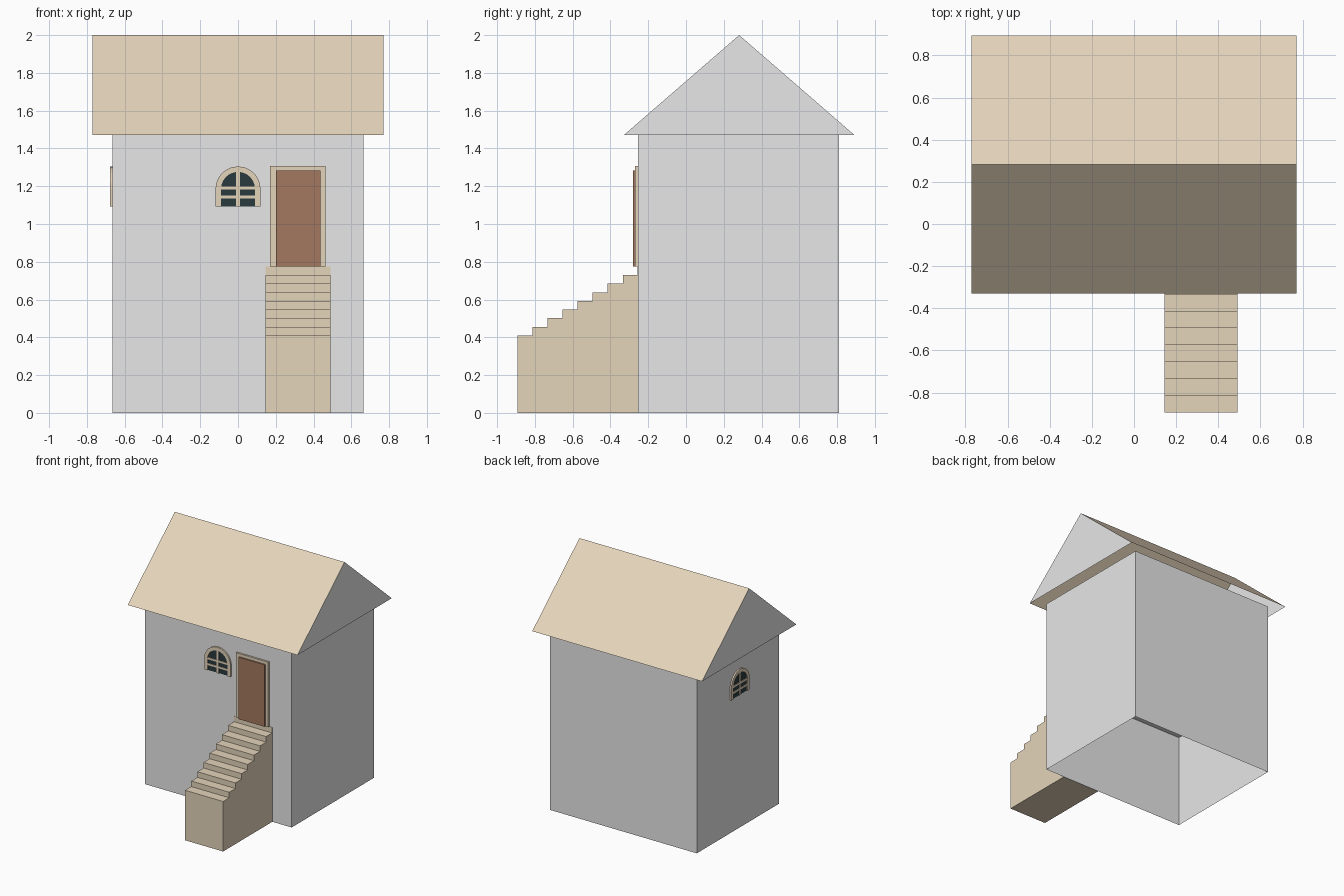
import bpy, bmesh, math
from mathutils import Matrix

if "Cube" in bpy.data.objects:
    bpy.data.objects.remove(bpy.data.objects["Cube"])


def material(name, rgb):
    m = bpy.data.materials.new(name)
    m.diffuse_color = (*rgb, 1)
    m.use_nodes = True
    m.node_tree.nodes["Principled BSDF"].inputs["Base Color"].default_value = m.diffuse_color
    return m


GREY = material("plaster_grey", (0.8, 0.8, 0.8))
TAN = material("tan", (0.78, 0.66, 0.495))
BROWN = material("door_brown", (0.37, 0.19, 0.117))
GLASS = material("dark_glass", (0.023, 0.042, 0.049))


def finish(name, bm, *mats):
    bmesh.ops.recalc_face_normals(bm, faces=bm.faces)
    me = bpy.data.meshes.new(name)
    bm.to_mesh(me)
    bm.free()
    for m in mats:
        me.materials.append(m)
    ob = bpy.data.objects.new(name, me)
    bpy.context.collection.objects.link(ob)
    return ob


def prism(name, points, direction, *mats):
    """Extrude a closed polygon of 3D points along a direction."""
    bm = bmesh.new()
    face = bm.faces.new([bm.verts.new(p) for p in points])
    ext = bmesh.ops.extrude_face_region(bm, geom=[face], use_keep_orig=True)
    bmesh.ops.translate(bm, vec=direction,
                        verts=[v for v in ext["geom"] if isinstance(v, bmesh.types.BMVert)])
    return finish(name, bm, *mats)


def box(name, x0, x1, y0, y1, z0, z1, mat):
    pts = [(x0, y0, z0), (x1, y0, z0), (x1, y1, z0), (x0, y1, z0)]
    return prism(name, pts, (0, 0, z1 - z0), mat)


def open_bottom(ob):
    """Remove the face lying flat at the lowest height."""
    bm = bmesh.new()
    bm.from_mesh(ob.data)
    low = min(v.co.z for v in bm.verts)
    bmesh.ops.delete(bm, geom=[f for f in bm.faces if all(v.co.z < low + 1e-4 for v in f.verts)],
                     context="FACES_ONLY")
    bm.to_mesh(ob.data)
    bm.free()


FRONT, BACK, EAVE, FLOOR = -0.255, 0.81, 1.47, 0.775

# Walls: a tube open at top and bottom
bm = bmesh.new()
corners = [(-0.665, FRONT), (0.665, FRONT), (0.665, BACK), (-0.665, BACK)]
rings = [[bm.verts.new((x, y, z)) for x, y in corners] for z in (0, EAVE)]
for i in range(4):
    j = (i + 1) % 4
    bm.faces.new((rings[0][i], rings[0][j], rings[1][j], rings[1][i]))
finish("walls", bm, GREY)

# Raised floor inside
box("floor", -0.664, 0.664, FRONT + 0.001, BACK - 0.001, FLOOR, FLOOR + 0.02, GREY)

# Hollow gable roof: tan slopes, grey gables
roof = prism("roof", [(-0.77, -0.33, EAVE), (-0.77, 0.893, EAVE), (-0.77, 0.2815, 2.0)],
             (1.54, 0, 0), TAN, GREY)
open_bottom(roof)
for p in roof.data.polygons:
    p.material_index = 1 if abs(p.normal.x) > 0.9 else 0

# Staircase: stepped side profile with a last riser against the wall
STEPS, Y0, Z0 = 8, -0.893, 0.41
run = (FRONT - Y0) / STEPS
rise = (FLOOR - Z0) / STEPS
profile = [(0.145, FRONT, 0), (0.145, Y0, 0)]
for i in range(STEPS):
    profile += [(0.145, Y0 + i * run, Z0 + i * rise),
                (0.145, Y0 + (i + 1) * run - (0.002 if i == STEPS - 1 else 0), Z0 + i * rise)]
profile += [(0.145, FRONT - 0.002, FLOOR), (0.145, FRONT, FLOOR)]
prism("stairs", profile, (0.345, 0, 0), TAN)

# Door frame (inverted U) and door leaf
U = [(0.17, FLOOR), (0.17, 1.307), (0.463, 1.307), (0.463, FLOOR),
     (0.438, FLOOR), (0.438, 1.283), (0.2, 1.283), (0.2, FLOOR)]
prism("door_frame", [(x, FRONT, z) for x, z in U], (0, -0.015, 0), TAN)
box("door", 0.2, 0.438, -0.281, FRONT, FLOOR, 1.283, BROWN)


# Arched windows, built facing -y around the origin
def arch(r, base=1.092, spring=1.186, n=12):
    pts = [(r * math.cos(math.pi * i / n), spring + r * math.sin(math.pi * i / n))
           for i in range(n + 1)]
    return [(r, base)] + pts + [(-r, base)]


def window(prefix, place):
    ring = arch(0.119) + arch(0.09)[::-1]
    parts = [
        prism(prefix + "_window_frame", [(x, 0, z) for x, z in ring], (0, -0.012, 0), TAN),
        prism(prefix + "_window_glass", [(x, 0, z) for x, z in arch(0.091)], (0, -0.005, 0), GLASS),
        box(prefix + "_window_mullion", -0.01, 0.01, -0.011, 0, 1.092, 1.275, TAN),
    ]
    for i, z in enumerate((1.134, 1.182)):
        parts.append(box(f"{prefix}_window_bar_{i + 1}", -0.09, 0.09, -0.010, 0, z, z + 0.016, TAN))
    for ob in parts:
        ob.data.transform(place)


window("front", Matrix.Translation((0, FRONT, 0)))
window("left", Matrix.Translation((-0.665, 0.26, 0)) @ Matrix.Rotation(-math.pi / 2, 4, "Z"))
